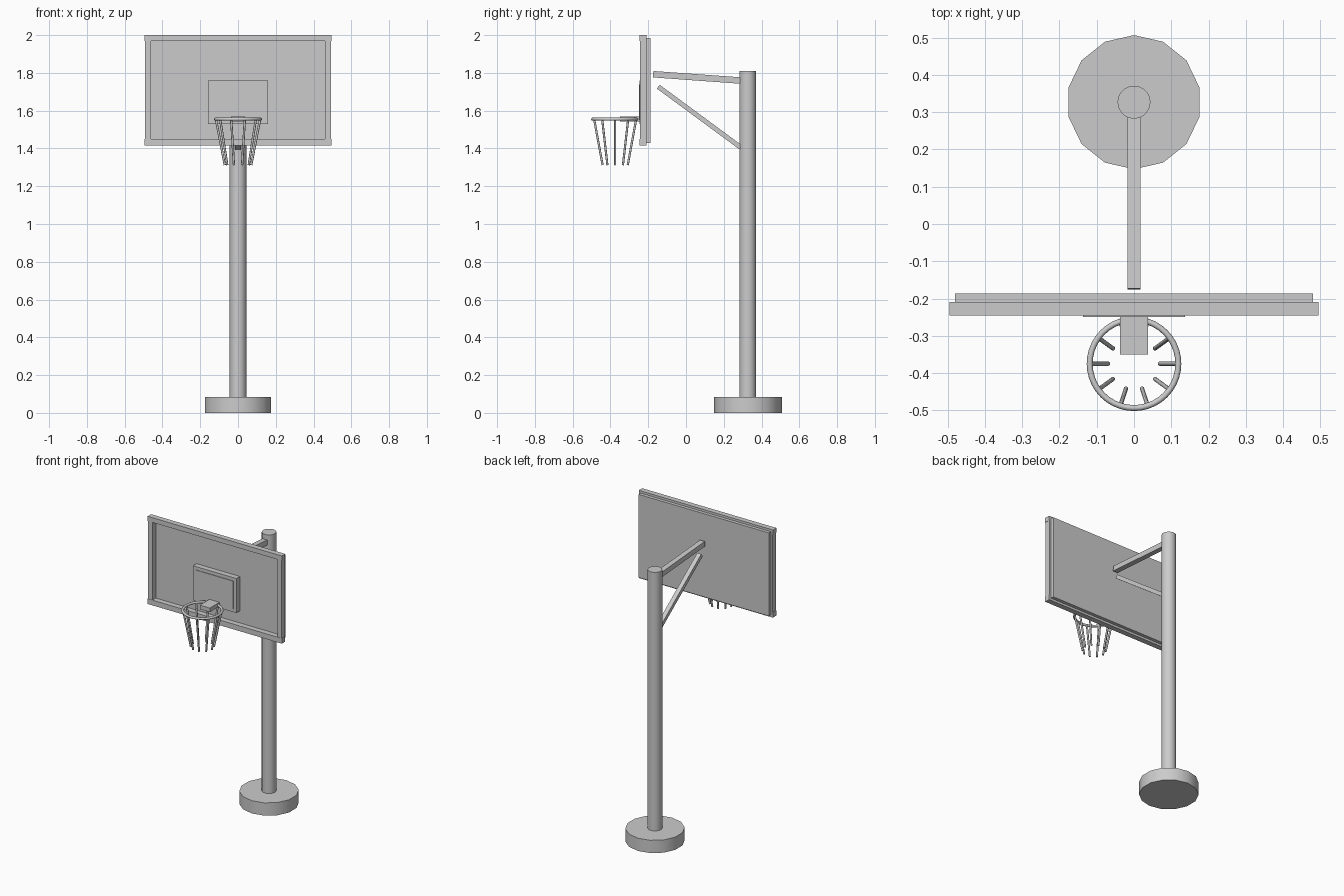
import bpy
import math
from mathutils import Vector

cube = bpy.data.objects.get("Cube")
if cube:
    bpy.data.objects.remove(cube, do_unlink=True)

grey = bpy.data.materials.new("plain_grey")
grey.use_nodes = True
colour = (0.6, 0.6, 0.6, 1)
grey.diffuse_color = colour
grey.node_tree.nodes["Principled BSDF"].inputs["Base Color"].default_value = colour


def finish(name, smooth=False):
    ob = bpy.context.object
    ob.name = name
    ob.data.materials.append(grey)
    bpy.ops.object.transform_apply(location=False, rotation=True, scale=True)
    if smooth:
        bpy.ops.object.shade_smooth_by_angle(angle=math.radians(40))
    return ob


def box(name, x, y, z):
    """Box from (min, max) ranges along each axis."""
    spans = (x, y, z)
    bpy.ops.mesh.primitive_cube_add(size=1, location=[(a + b) / 2 for a, b in spans])
    bpy.context.object.scale = [b - a for a, b in spans]
    return finish(name)


def beam(name, start, end, width, depth):
    """Square-cut bar between two points in the middle plane."""
    a, b = Vector(start), Vector(end)
    bpy.ops.mesh.primitive_cube_add(size=1, location=(a + b) / 2)
    ob = bpy.context.object
    ob.scale = (width, (b - a).length, depth)
    ob.rotation_euler.x = math.atan2(b.z - a.z, b.y - a.y)
    return finish(name)


def rod(name, start, end, radius, sides):
    a, b = Vector(start), Vector(end)
    bpy.ops.mesh.primitive_cylinder_add(vertices=sides, radius=radius,
                                        depth=(b - a).length, location=(a + b) / 2)
    bpy.context.object.rotation_euler = (b - a).to_track_quat('Z', 'Y').to_euler()
    return finish(name, smooth=True)


# Base and pole
POLE_Y = 0.327
bpy.ops.mesh.primitive_cylinder_add(vertices=14, radius=0.18, depth=0.085,
                                    location=(0, POLE_Y, 0.0425))
finish("base", smooth=True)
bpy.ops.mesh.primitive_cylinder_add(vertices=32, radius=0.044, depth=1.735,
                                    location=(0, POLE_Y, 0.9425))
finish("pole", smooth=True)

# Support arms
beam("upper_arm", (0, -0.174, 1.793), (0, 0.31, 1.758), 0.035, 0.034)
beam("lower_brace", (0, -0.147, 1.727), (0, 0.3, 1.398), 0.03, 0.025)

# Backboard panel and its raised frame
FRAME_Y = (-0.245, -0.209)
box("backboard_panel", (-0.48, 0.48), (-0.209, -0.187), (1.43, 1.985))
box("frame_top", (-0.495, 0.495), FRAME_Y, (1.968, 2.0))
box("frame_bottom", (-0.495, 0.495), FRAME_Y, (1.415, 1.45))
for side, s in (("left", 1), ("right", -1)):
    box("frame_" + side, sorted((s * 0.46, s * 0.493)), (-0.243, -0.209), (1.45, 1.968))

# Target block with a thin face plate
box("target_block", (-0.16, 0.16), FRAME_Y, (1.53, 1.76))
box("target_plate", (-0.137, 0.137), (-0.249, -0.245), (1.55, 1.738))

# Hoop, bracket and net rods
HOOP_Y, HOOP_Z = -0.375, 1.555
box("hoop_bracket", (-0.037, 0.037), (-0.35, -0.245), (1.543, 1.57))
bpy.ops.mesh.primitive_torus_add(major_radius=0.119, minor_radius=0.008, major_segments=40,
                                 minor_segments=10, location=(0, HOOP_Y, HOOP_Z))
finish("hoop", smooth=True)
for i in range(10):
    a = math.tau * i / 10
    d = Vector((math.cos(a), math.sin(a), 0))
    centre = Vector((0, HOOP_Y, 0))
    rod("net_rod_%d" % (i + 1), centre + d * 0.117 + Vector((0, 0, HOOP_Z)),
        centre + d * 0.07 + Vector((0, 0, 1.312)), 0.006, 10)
